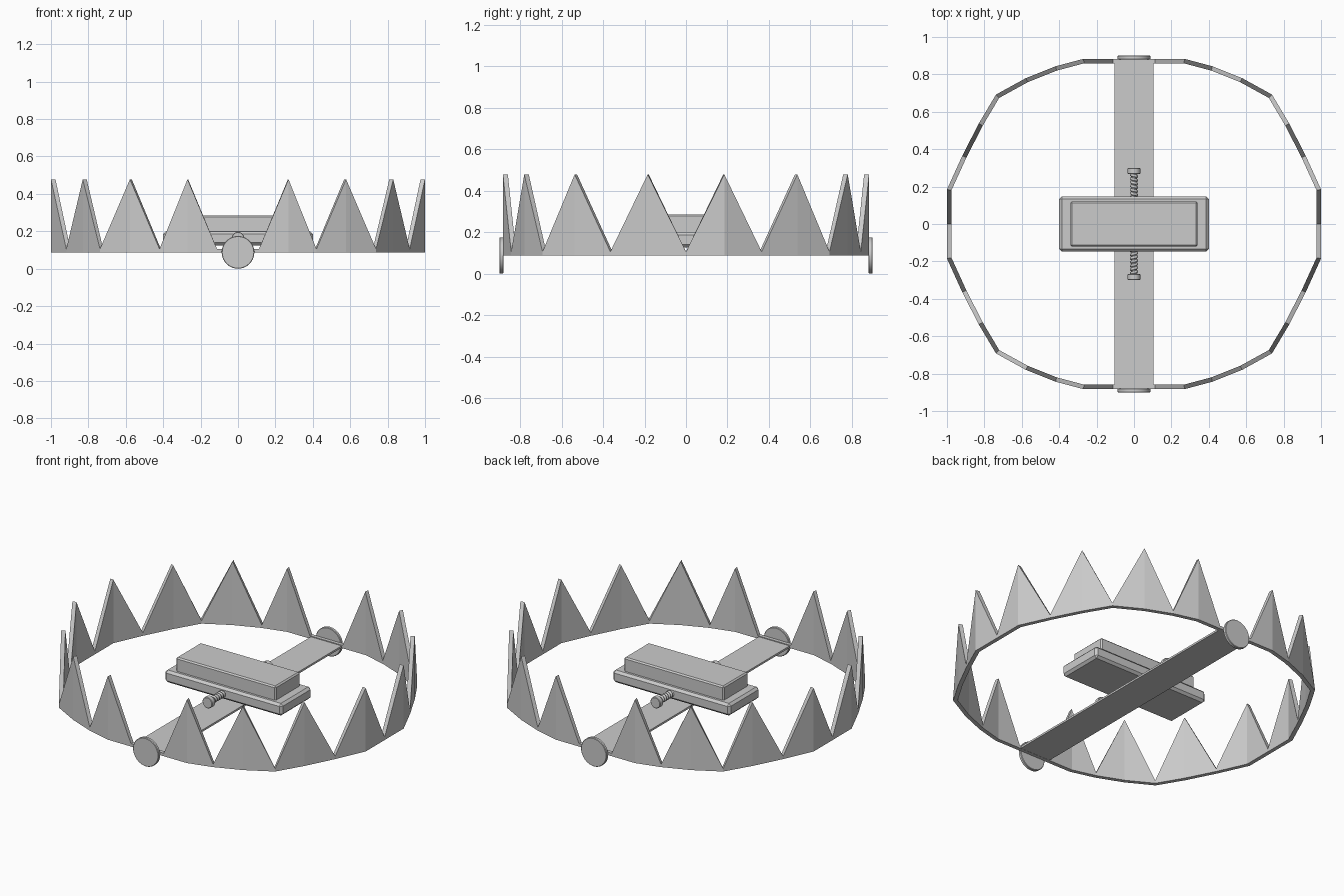
import bpy, bmesh, math
from mathutils import Vector, Matrix

if "Cube" in bpy.data.objects:
    bpy.data.objects.remove(bpy.data.objects["Cube"])

BASE, VALLEY, PEAK, THICK = 0.087, 0.105, 0.478, 0.024


def link(name, bm):
    bmesh.ops.recalc_face_normals(bm, faces=bm.faces)
    me = bpy.data.meshes.new(name)
    bm.to_mesh(me)
    bm.free()
    ob = bpy.data.objects.new(name, me)
    bpy.context.collection.objects.link(ob)
    return ob


def box(name, size, z0, bevel=0.0):
    bm = bmesh.new()
    bmesh.ops.create_cube(bm, size=1)
    bmesh.ops.scale(bm, vec=size, verts=bm.verts)
    bmesh.ops.translate(bm, vec=(0, 0, z0 + size[2] / 2), verts=bm.verts)
    if bevel:
        bmesh.ops.bevel(bm, geom=bm.edges[:], offset=bevel, segments=1,
                        affect='EDGES')
    return link(name, bm)


def cylinder_y(name, radius, y0, y1, z, sides, bevel=0.0):
    bm = bmesh.new()
    mat = Matrix.Translation((0, (y0 + y1) / 2, z)) @ Matrix.Rotation(math.pi / 2, 4, 'X')
    bmesh.ops.create_cone(bm, cap_ends=True, segments=sides, radius1=radius,
                          radius2=radius, depth=abs(y1 - y0), matrix=mat)
    if bevel:
        rim = [e for e in bm.edges if any(len(f.verts) > 4 for f in e.link_faces)]
        bmesh.ops.bevel(bm, geom=rim, offset=bevel, segments=1, affect='EDGES')
    ob = link(name, bm)
    bpy.ops.object.select_all(action='DESELECT')
    ob.select_set(True)
    bpy.context.view_layer.objects.active = ob
    bpy.ops.object.shade_smooth_by_angle(angle=math.radians(35))
    return ob


# Toothed jaws: one quarter outline, mirrored into a half, then both sides
quarter = [(0.0, 0.883, 0), (0.112, 0.883, 0), (0.27, 0.883, 1), (0.42, 0.843, 0),
           (0.578, 0.78, 1), (0.738, 0.692, 0), (0.83, 0.537, 1),
           (0.918, 0.365, 0), (1.0, 0.185, 1), (1.0, 0.0, 0)]
half = quarter + [(x, -y, t) for x, y, t in reversed(quarter[:-1])]


def jaw(name, side):
    bm = bmesh.new()
    pts = [Vector((x, y)) for x, y, _ in half]
    rows = []
    for i, p in enumerate(pts):
        a = (p - pts[i - 1]).normalized() if i else (pts[1] - p).normalized()
        b = (pts[i + 1] - p).normalized() if i < len(pts) - 1 else a
        na, nb = Vector((a.y, -a.x)), Vector((b.y, -b.x))
        q = p + (na + nb) * THICK / (1 + na.dot(nb))
        top = PEAK if half[i][2] else VALLEY
        rows.append([bm.verts.new((side * v.x, v.y, z)) for v, z in
                     ((p, BASE), (p, top), (q, top), (q, BASE))])
    for r, s in zip(rows, rows[1:]):
        for k in range(4):
            n = (k + 1) % 4
            bm.faces.new((r[k], r[n], s[n], s[k]))
    bm.faces.new(rows[0])
    bm.faces.new(rows[-1])
    return link(name, bm)


jaw("right_jaw", 1)
jaw("left_jaw", -1)

# Base strip and trigger pan
box("base_strip", (0.21, 1.764, 0.012), 0.088)
box("pan_lower", (0.8, 0.296, 0.075), 0.125, 0.014)
box("pan_upper", (0.68, 0.24, 0.093), 0.192, 0.008)

# Hinge discs, screw caps and springs at front and back
AXIS_Z = 0.163
for s, end in ((-1, "front"), (1, "back")):
    cylinder_y(end + "_hinge_disc", 0.0875, s * 0.88, s * 0.9, 0.0875, 32, 0.003)
    cylinder_y(end + "_screw_cap", 0.034, s * 0.268, s * 0.3, AXIS_Z, 16, 0.003)
    cylinder_y(end + "_screw_core", 0.014, s * 0.1, s * 0.28, AXIS_Z, 12)

    cu = bpy.data.curves.new(end + "_spring", 'CURVE')
    cu.dimensions = '3D'
    cu.bevel_depth = 0.008
    cu.bevel_resolution = 1
    turns, steps = 7, 12
    sp = cu.splines.new('POLY')
    sp.points.add(turns * steps)
    for i, pt in enumerate(sp.points):
        a = 2 * math.pi * i / steps
        y = s * (0.135 + 0.138 * i / (turns * steps))
        pt.co = (0.015 * math.cos(a), y, AXIS_Z + 0.015 * math.sin(a), 1)
    bpy.context.collection.objects.link(bpy.data.objects.new(end + "_spring", cu))
